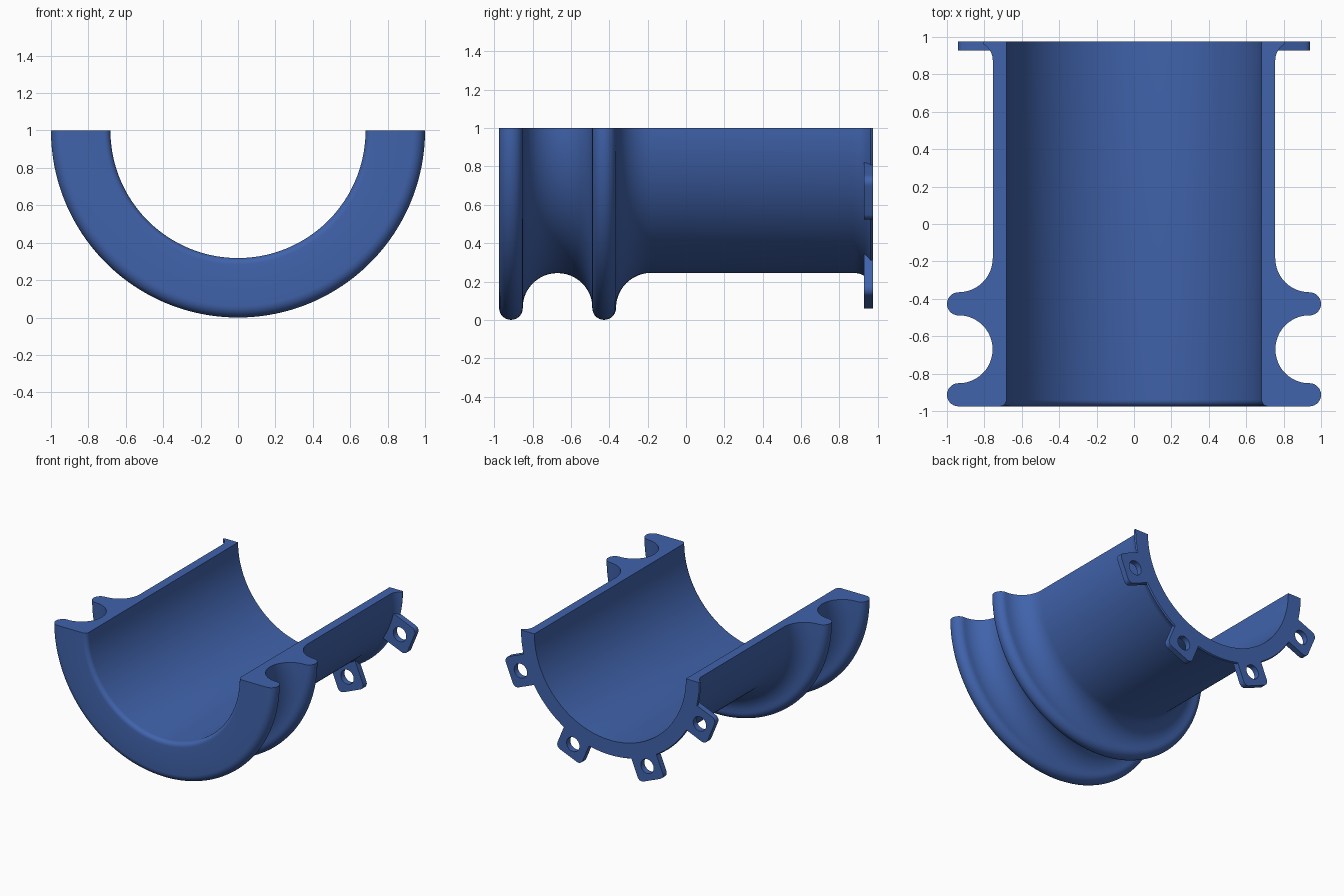
import bpy, bmesh, math
from mathutils import Matrix

if "Cube" in bpy.data.objects:
    bpy.data.objects.remove(bpy.data.objects["Cube"])

blue = bpy.data.materials.new("blue plastic")
blue.diffuse_color = (0.052, 0.125, 0.41, 1)
blue.use_nodes = True
blue.node_tree.nodes["Principled BSDF"].inputs["Base Color"].default_value = blue.diffuse_color


def finish(name, bm):
    bmesh.ops.recalc_face_normals(bm, faces=bm.faces)
    mesh = bpy.data.meshes.new(name)
    bm.to_mesh(mesh)
    bm.free()
    mesh.materials.append(blue)
    ob = bpy.data.objects.new(name, mesh)
    bpy.context.collection.objects.link(ob)
    bpy.ops.object.select_all(action='DESELECT')
    ob.select_set(True)
    bpy.context.view_layer.objects.active = ob
    bpy.ops.object.shade_smooth_by_angle(angle=math.radians(30))
    return ob


def arc(cx, cy, r, a0, a1, n):
    """Points on an arc, angles in degrees."""
    angles = [math.radians(a0 + (a1 - a0) * i / n) for i in range(n + 1)]
    return [(cx + r * math.cos(a), cy + r * math.sin(a)) for a in angles]


# Half sleeve: closed (radius, y) section swept through half a turn
FRONT, BACK, INNER = -0.975, 0.975, 0.682
section = arc(INNER + 0.035, FRONT + 0.035, 0.035, 180, 270, 6)  # rounded mouth
section += arc(0.938, -0.913, 0.062, -90, 90, 14)                # front rim
section += arc(0.938, -0.670, 0.182, 270, 90, 24)[1:-1]          # rope groove
section += arc(0.938, -0.427, 0.062, -90, 90, 14)                # second rim
section += arc(0.938, -0.182, 0.183, 270, 180, 12)[1:]           # sweep to tube
section += arc(0.855, 0.875, 0.100, 180, 118, 8)                 # back flare
section += [(0.802, BACK), (INNER, BACK)]

bm = bmesh.new()
STEPS = 96
rings = []
for i in range(STEPS + 1):
    a = math.pi * i / STEPS
    rings.append([bm.verts.new((r * math.cos(a), y, 1 - r * math.sin(a)))
                  for r, y in section])
n = len(section)
for a, b in zip(rings, rings[1:]):
    for j in range(n):
        k = (j + 1) % n
        bm.faces.new((a[j], a[k], b[k], b[j]))
bm.faces.new(rings[0])
bm.faces.new(rings[-1])
finish("half_sleeve", bm)


# Mounting tabs: rounded plates with a round hole
def tab(name, degrees):
    r_in, r_out, half, hole_at, hole_r = 0.725, 0.982, 0.122, 0.872, 0.058
    c = 0.04
    outline = (arc(r_out - c, half - c, c, 0, 90, 8)
               + arc(r_in + 0.005, half - 0.005, 0.005, 90, 180, 2)
               + arc(r_in + 0.005, -half + 0.005, 0.005, 180, 270, 2)
               + arc(r_out - c, -half + c, c, 270, 360, 8))
    # Subdivide the long edges so the hole stays round
    pts = []
    for p, q in zip(outline, outline[1:] + outline[:1]):
        m = 8 if math.dist(p, q) > 0.1 else 1
        pts += [(p[0] + (q[0] - p[0]) * i / m, p[1] + (q[1] - p[1]) * i / m)
                for i in range(m)]
    hole = []
    for u, v in pts:
        a = math.atan2(v, u - hole_at)
        hole.append((hole_at + hole_r * math.cos(a), hole_r * math.sin(a)))
    bm = bmesh.new()
    loops = [[bm.verts.new((u, y, v)) for u, v in loop]
             for loop, y in ((pts, 0.928), (pts, BACK), (hole, BACK), (hole, 0.928))]
    for a, b in zip(loops, loops[1:] + loops[:1]):
        for j in range(len(pts)):
            k = (j + 1) % len(pts)
            bm.faces.new((a[j], a[k], b[k], b[j]))
    turn = Matrix.Rotation(math.radians(degrees), 4, 'Y')
    bmesh.ops.transform(bm, matrix=Matrix.Translation((0, 0, 1)) @ turn, verts=bm.verts)
    finish(name, bm)


for i in range(4):
    tab(f"mounting_tab_{i + 1}", 22.5 + 45 * i)
